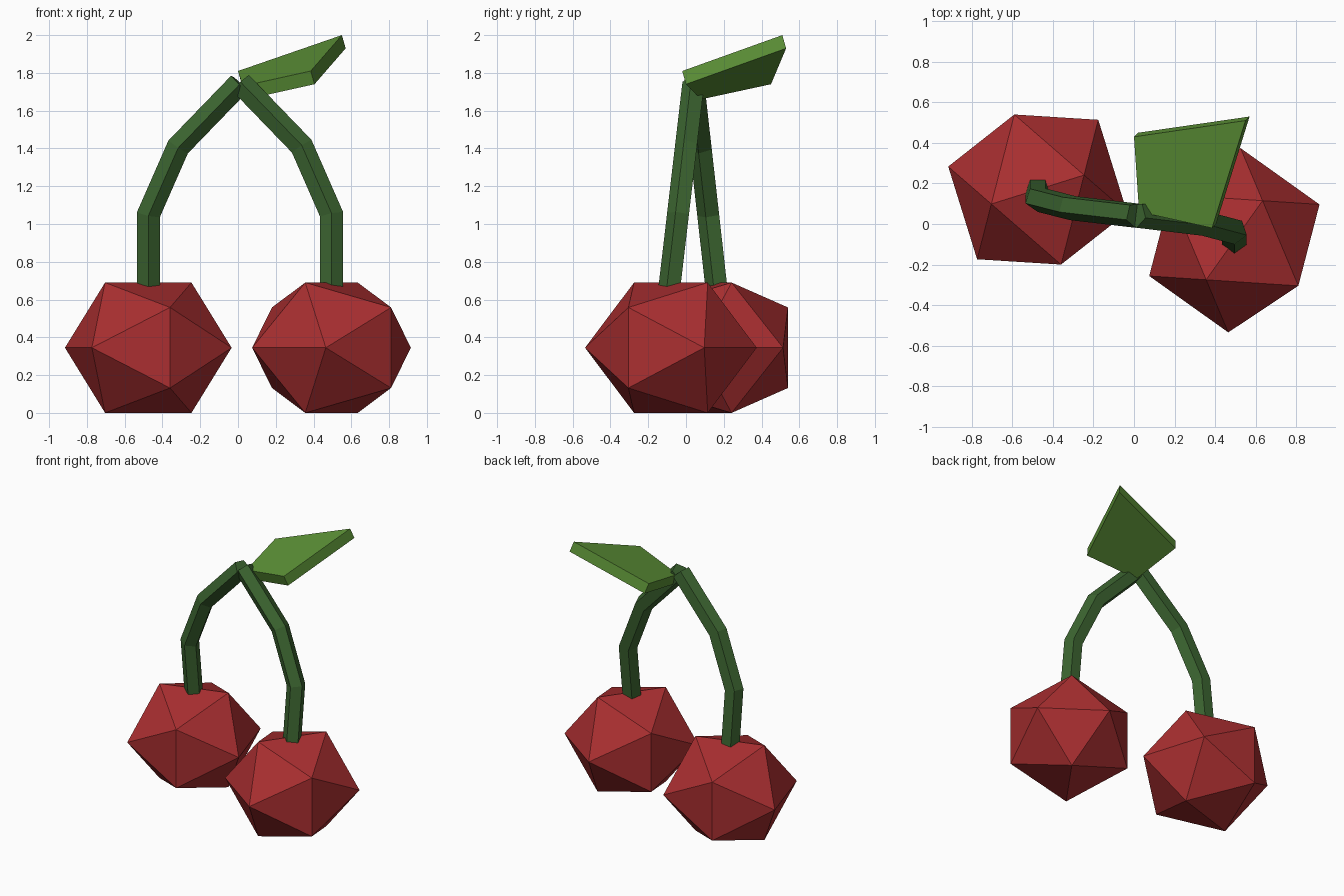
import bpy
import bmesh
from math import sin, cos, pi, radians
from mathutils import Vector, Matrix

cube = bpy.data.objects.get("Cube")
if cube:
    bpy.data.objects.remove(cube, do_unlink=True)

PHI = (1 + 5 ** 0.5) / 2


def material(name, rgb):
    mat = bpy.data.materials.new(name)
    mat.use_nodes = True
    mat.diffuse_color = (*rgb, 1)
    bsdf = mat.node_tree.nodes["Principled BSDF"]
    bsdf.inputs["Base Color"].default_value = (*rgb, 1)
    bsdf.inputs["Roughness"].default_value = 0.8
    return mat


def finish(bm, name, mat):
    bmesh.ops.recalc_face_normals(bm, faces=bm.faces[:])
    mesh = bpy.data.meshes.new(name)
    bm.to_mesh(mesh)
    bm.free()
    mesh.materials.append(mat)
    obj = bpy.data.objects.new(name, mesh)
    bpy.context.collection.objects.link(obj)
    return obj


def skin(bm, rings):
    """Join equal rings of points into a closed solid."""
    loops = [[bm.verts.new(p) for p in ring] for ring in rings]
    count = len(loops[0])
    for low, high in zip(loops, loops[1:]):
        for i in range(count):
            j = (i + 1) % count
            bm.faces.new((low[i], low[j], high[j], high[i]))
    bm.faces.new(loops[0][::-1])
    bm.faces.new(loops[-1])


def fruit(name, centre, angle, mat):
    """Slightly flattened icosahedron resting on an edge."""
    bm = bmesh.new()
    for a in (-1, 1):
        for b in (-PHI, PHI):
            for p in ((0, a, b), (a, b, 0), (b, 0, a)):
                bm.verts.new(p)
    bmesh.ops.convex_hull(bm, input=bm.verts[:])
    bm.transform(Matrix.Rotation(radians(angle), 4, 'Z')
                 @ Matrix.Diagonal((0.2395, 0.2395, 0.2132, 1)))
    obj = finish(bm, name, mat)
    obj.location = centre
    return obj


def stem(name, path, mat, radius=0.064, sides=5):
    """Bent five-sided bar with mitred elbows."""
    pts = [Vector(p) for p in path]
    normal = (pts[-1] - pts[0]).cross(Vector((1, 0, 0))).normalized()
    if normal.y < 0:
        normal.negate()
    dirs = [(b - a).normalized() for a, b in zip(pts, pts[1:])]
    rings = []
    for i, p in enumerate(pts):
        before, after = dirs[max(i - 1, 0)], dirs[min(i, len(dirs) - 1)]
        tangent = (before + after).normalized()
        side = tangent.cross(normal).normalized() / tangent.dot(after)
        rings.append([p + radius * (side * sin(2 * pi * k / sides)
                                    - normal * cos(2 * pi * k / sides))
                      for k in range(sides)])
    bm = bmesh.new()
    skin(bm, rings)
    return finish(bm, name, mat)


red = material("cherry red", (0.40, 0.028, 0.030))
dark_green = material("stem green", (0.045, 0.130, 0.030))
leaf_green = material("leaf green", (0.107, 0.285, 0.038))

# Fruits
fruit("right_fruit", (-0.475, 0.17, 0.345), -72.7, red)
fruit("left_fruit", (0.495, -0.08, 0.345), -35.5, red)

# Stems: both lean in y to meet at the top
TOP_Y, TOP_Z, FOOT_Z = 0.045, 1.745, 0.68
for name, foot_y, xs in (("right_stem", 0.165, (-0.475, -0.475, -0.317, 0.007)),
                         ("left_stem", -0.08, (0.495, 0.495, 0.337, 0.013))):
    path = []
    for x, z in zip(xs, (0.62, 1.05, 1.41, TOP_Z)):
        t = (z - FOOT_Z) / (TOP_Z - FOOT_Z)
        path.append((x, foot_y + (TOP_Y - foot_y) * t, z))
    stem(name, path, dark_green)

# Leaf: tilted kite-shaped slab
outline = [Vector(p) for p in ((0.025, 0.06, 1.73), (0.385, -0.02, 1.81),
                               (0.55, 0.51, 2.0), (0.0, 0.43, 1.81))]
thickness = Vector((0.02, 0.02, -0.07))
bm = bmesh.new()
skin(bm, [[p + thickness for p in outline], outline])
finish(bm, "leaf", leaf_green)
